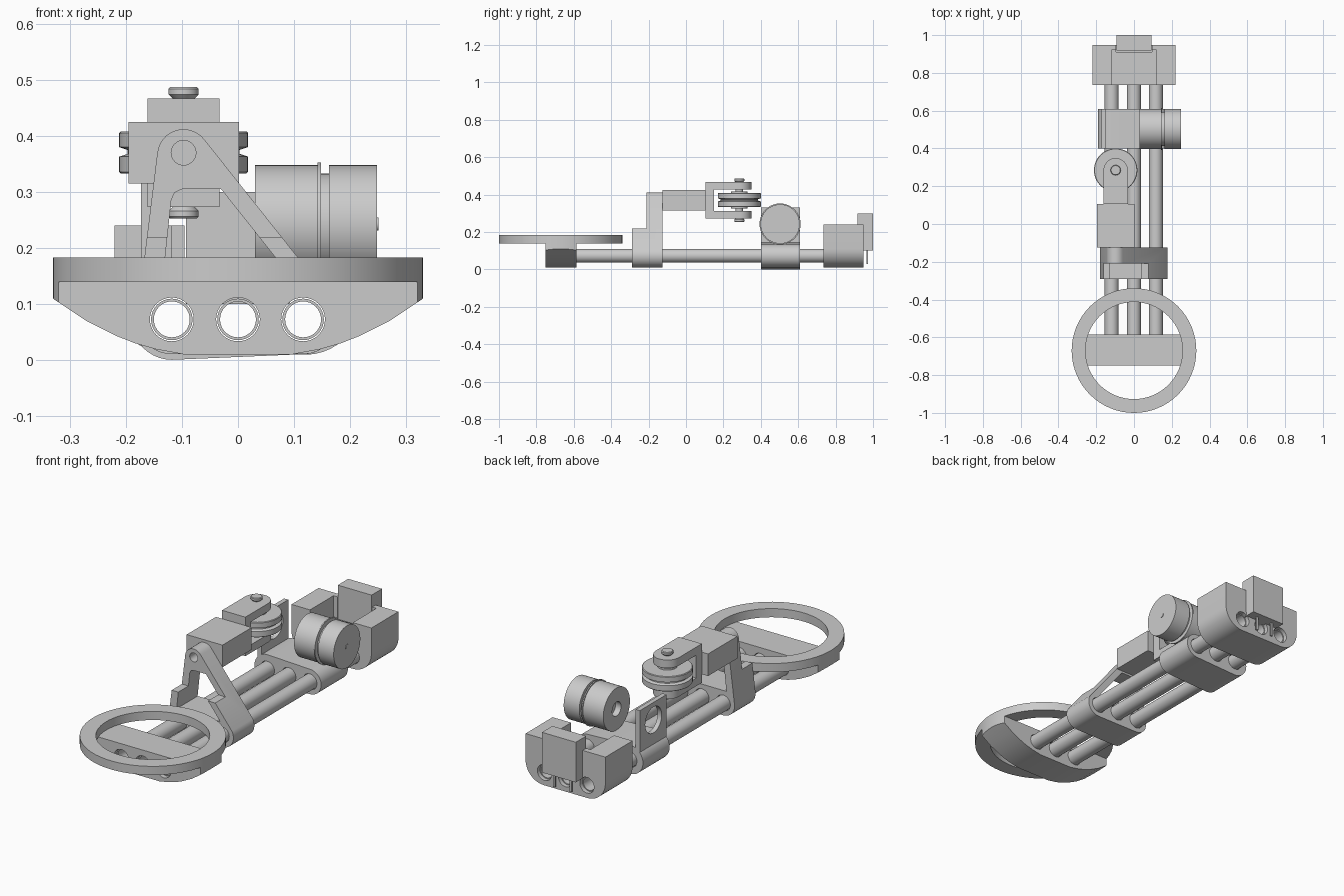
import bpy, bmesh
from math import sin, cos, pi, radians
from mathutils import Vector

if "Cube" in bpy.data.objects:
    bpy.data.objects.remove(bpy.data.objects["Cube"])

TUBE_X, TUBE_Z = (-0.118, 0.0, 0.116), 0.073


def finish(bm, name):
    bmesh.ops.remove_doubles(bm, verts=bm.verts, dist=1e-5)
    bmesh.ops.recalc_face_normals(bm, faces=bm.faces)
    me = bpy.data.meshes.new(name)
    bm.to_mesh(me)
    bm.free()
    ob = bpy.data.objects.new(name, me)
    bpy.context.collection.objects.link(ob)
    return ob


def extrude(name, pts, axis, a, b):
    """Closed profile extruded along axis: 'y' uses (x, z), 'z' uses (x, y)."""
    bm = bmesh.new()
    to3 = (lambda p, t: (p[0], t, p[1])) if axis == 'y' else (lambda p, t: (p[0], p[1], t))
    lo, hi = ([bm.verts.new(to3(p, t)) for p in pts] for t in (a, b))
    bm.faces.new(lo)
    bm.faces.new(hi)
    for i in range(len(pts)):
        j = (i + 1) % len(pts)
        bm.faces.new((lo[i], lo[j], hi[j], hi[i]))
    return finish(bm, name)


def box(name, x0, x1, y0, y1, z0, z1):
    return extrude(name, [(x0, y0), (x1, y0), (x1, y1), (x0, y1)], 'z', z0, z1)


def lathe(name, pts, centre, axis='z', n=48):
    """Closed (radius, height) profile spun round an axis through centre."""
    bm = bmesh.new()
    rings = []
    for k in range(n):
        c, s = cos(2 * pi * k / n), sin(2 * pi * k / n)
        ring = []
        for r, t in pts:
            p = {'z': (r * c, r * s, t), 'x': (t, r * c, r * s), 'y': (r * s, t, r * c)}[axis]
            ring.append(bm.verts.new(Vector(p) + Vector(centre)))
        rings.append(ring)
    m = len(pts)
    for k in range(n):
        a, b = rings[k], rings[(k + 1) % n]
        for i in range(m):
            j = (i + 1) % m
            if pts[i][0] == 0 and pts[j][0] == 0:
                continue
            bm.faces.new((a[i], a[j], b[j], b[i]))
    bmesh.ops.remove_doubles(bm, verts=bm.verts, dist=1e-6)
    bmesh.ops.dissolve_degenerate(bm, edges=bm.edges, dist=1e-6)
    return finish(bm, name)


def rod(name, r, a, b, centre, axis, n=32):
    return lathe(name, [(0, a), (r, a), (r, b), (0, b)], centre, axis, n)


def boolean(ob, cutter, op='DIFFERENCE'):
    mod = ob.modifiers.new('cut', 'BOOLEAN')
    mod.operation, mod.object, mod.solver = op, cutter, 'EXACT'
    bpy.context.view_layer.objects.active = ob
    bpy.ops.object.modifier_apply(modifier=mod.name)
    bpy.data.objects.remove(cutter)


def tube_holes(ob):
    for x in TUBE_X:
        boolean(ob, rod('cutter', 0.039, -1.2, 1.2, (x, 0, TUBE_Z), 'y'))


def arc(cx, cz, r, a0, a1, n=10):
    return [(cx + r * cos(radians(a0 + (a1 - a0) * i / n)),
             cz + r * sin(radians(a0 + (a1 - a0) * i / n))) for i in range(n + 1)]


# front ring and its keel-shaped support, trimmed to the ring's outline
lathe('front_ring', [(0.257, 0.14), (0.33, 0.14), (0.33, 0.183), (0.257, 0.183)], (0, -0.67, 0), n=64)
half = [(0.093, 0.01), (0.147, 0.02), (0.185, 0.031), (0.218, 0.044), (0.27, 0.07), (0.34, 0.117), (0.34, 0.141)]
keel = extrude('ring_support', half + [(-x, z) for x, z in reversed(half)], 'y', -0.75, -0.585)
boolean(keel, rod('cutter', 0.33, -0.1, 0.3, (0, -0.67, 0), 'z', 64), 'INTERSECT')
tube_holes(keel)

# three hollow rails
for i, x in enumerate(TUBE_X):
    lathe(f'rail_{i + 1}', [(0.032, -0.73), (0.037, -0.73), (0.037, 0.93), (0.032, 0.93)],
          (x, 0, TUBE_Z), 'y', 32)

# A-shaped bracket clamped on the rails
frame = extrude('a_frame_bracket', arc(TUBE_X[0], 0.073, 0.062, 170, 270) + arc(TUBE_X[2], 0.073, 0.062, 270, 390)
                + arc(-0.097, 0.365, 0.047, 35, 172), 'y', -0.29, -0.125)
boolean(frame, extrude('cutter', [(-0.135, 0.135), (-0.119, 0.285), (-0.113, 0.299), (-0.1, 0.305),
                                  (-0.03, 0.305), (0.105, 0.135)], 'y', -0.4, 0))
boolean(frame, box('cutter', -0.3, 0.3, -0.4, -0.21, 0.22, 0.6))
boolean(frame, rod('cutter', 0.022, -0.4, 0, (-0.097, 0, 0.37), 'y'))
tube_holes(frame)

# arm block and pulley fork with rounded tips
box('arm_block', -0.195, 0.002, -0.125, 0.105, 0.315, 0.425)
fork = extrude('pulley_fork', [(-0.161, 0.105), (-0.033, 0.105)] + arc(-0.097, 0.285, 0.064, 0, 180, 20),
               'z', 0.273, 0.467)
boolean(fork, box('cutter', -0.3, 0.1, 0.15, 0.5, 0.313, 0.427))

# grooved pulley on a headed axle
PIVOT = (-0.097, 0.285, 0)
lathe('pulley', [(0.02, 0.325), (0.045, 0.325), (0.045, 0.333), (0.112, 0.333), (0.115, 0.336), (0.115, 0.363),
                 (0.1, 0.368), (0.1, 0.375), (0.115, 0.38), (0.115, 0.405), (0.112, 0.408),
                 (0.045, 0.408), (0.045, 0.416), (0.02, 0.416)], PIVOT)
lathe('axle', [(0, 0.253), (0.024, 0.253), (0.027, 0.256), (0.027, 0.266), (0.02, 0.273), (0.02, 0.467),
               (0.027, 0.474), (0.027, 0.484), (0.024, 0.487), (0, 0.487)], PIVOT, n=32)

# motor clamp with an upright plate on its left side
clamp = extrude('motor_clamp', arc(TUBE_X[0], 0.073, 0.072, 90, 270, 20)
                + arc(TUBE_X[2], 0.073, 0.062, 270, 450, 20), 'y', 0.4, 0.61)
tube_holes(clamp)
plate = box('motor_plate', -0.173, -0.15, 0.4, 0.61, 0.122, 0.33)
boolean(plate, rod('cutter', 0.065, -0.3, 0, (0, 0.503, 0.243), 'x'))

# two-stage motor drum with a bored inner face
MOTOR = (0, 0.503, 0.243)
lathe('motor', [(0, 0.06), (0.035, 0.06), (0.035, 0.03), (0.105, 0.03), (0.105, 0.142), (0.11, 0.142),
                (0.11, 0.148), (0.09, 0.148), (0.09, 0.162), (0.105, 0.162), (0.105, 0.248), (0, 0.248)], MOTOR, 'x')
rod('motor_shaft_tip', 0.012, 0.24, 0.25, MOTOR, 'x', 16)

# rear housing with a pocket open to the front and top
housing = extrude('rear_housing', [(-0.22, 0.24)] + arc(-0.12, 0.11, 0.1, 180, 270)
                  + arc(0.12, 0.11, 0.1, 270, 360) + [(0.22, 0.24)], 'y', 0.735, 0.948)
boolean(housing, box('cutter', -0.118, 0.118, 0.6, 0.92, 0.135, 0.4))
boolean(housing, box('cutter', -0.095, 0.095, 0.91, 1.1, 0.12, 0.4))
tube_holes(housing)

# rear connector box with two pins
box('rear_connector', -0.093, 0.093, 0.918, 1.0, 0.1, 0.3)
for side in (-1, 1):
    box('connector_pin', side * 0.045 - 0.006, side * 0.045 + 0.006, 0.966, 0.974, 0.03, 0.105)

# smooth shading with sharp edges kept
for ob in bpy.context.collection.objects:
    bpy.ops.object.select_all(action='DESELECT')
    ob.select_set(True)
    bpy.context.view_layer.objects.active = ob
    bpy.ops.object.shade_smooth_by_angle(angle=radians(25))
